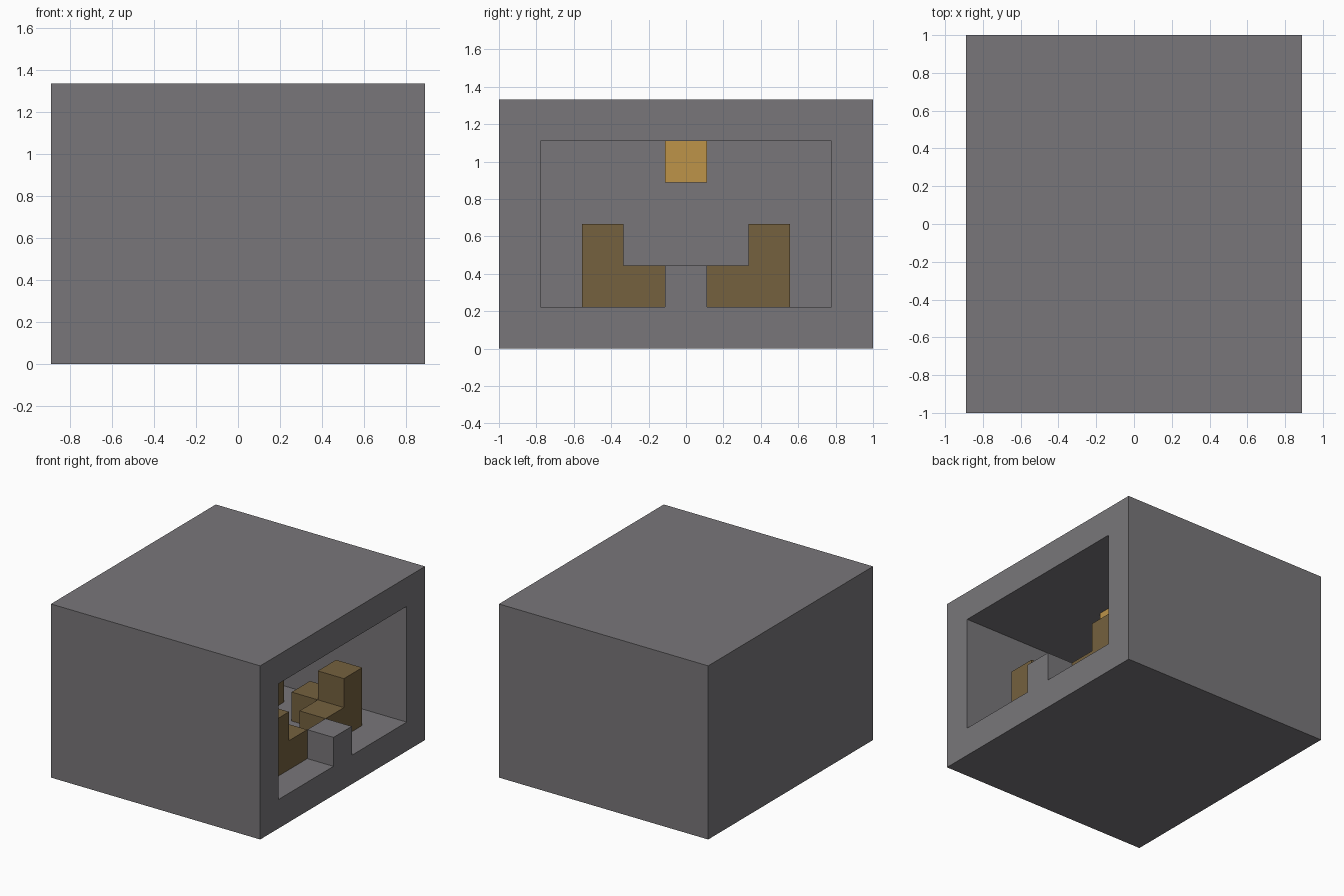
import bpy
import bmesh
from mathutils import Vector

U = 2 / 9                      # one block
ROOM = Vector((U / 2, 0, U))   # middle of the room floor

cube = bpy.data.objects.get("Cube")
if cube:
    bpy.data.objects.remove(cube, do_unlink=True)


def material(name, rgb):
    mat = bpy.data.materials.new(name)
    mat.use_nodes = True
    mat.diffuse_color = (*rgb, 1)
    mat.node_tree.nodes["Principled BSDF"].inputs["Base Color"].default_value = (*rgb, 1)
    return mat


STONE = material("stone_grey", (0.19, 0.183, 0.193))
WOOD = material("wood_brown", (0.178, 0.12, 0.049))
GLOW = material("lamp_amber", (0.51, 0.292, 0.066))


def finish(name, bm, mat, location=(0, 0, 0)):
    bmesh.ops.recalc_face_normals(bm, faces=bm.faces[:])
    mesh = bpy.data.meshes.new(name)
    bm.to_mesh(mesh)
    bm.free()
    mesh.materials.append(mat)
    obj = bpy.data.objects.new(name, mesh)
    obj.location = location
    bpy.context.collection.objects.link(obj)
    return obj


def box(size, centre):
    bm = bmesh.new()
    bmesh.ops.create_cube(bm, size=1)
    bmesh.ops.scale(bm, vec=Vector(size) * U, verts=bm.verts[:])
    bmesh.ops.translate(bm, vec=Vector(centre) * U, verts=bm.verts[:])
    return bm


def raise_faces(bm, faces):
    """Extrude faces up one block and return the new top faces."""
    geom = bmesh.ops.extrude_face_region(bm, geom=faces)["geom"]
    verts = [g for g in geom if isinstance(g, bmesh.types.BMVert)]
    bmesh.ops.translate(bm, vec=(0, 0, U), verts=verts)
    return [g for g in geom if isinstance(g, bmesh.types.BMFace)]


# Room shell: a solid block hollowed out from its open +x side
bm = box((8, 9, 6), (0, 0, 3))
bm.normal_update()
side = max(bm.faces, key=lambda f: f.normal.x)
bmesh.ops.inset_region(bm, faces=[side], thickness=U, use_even_offset=True)
inner = bmesh.ops.extrude_discrete_faces(bm, faces=[side])["faces"][0]
bmesh.ops.translate(bm, vec=(-7 * U, 0, 0), verts=inner.verts[:])
finish("room_shell", bm, STONE)

# Corner benches: an L of low blocks with a tall corner, mirrored to four corners
bm = bmesh.new()
for x, y in ((1.5, 1.5), (1.5, 0.5), (0.5, 1.5)):
    bm.faces.new([bm.verts.new(((x + i) * U, (y + j) * U, 0))
                  for i, j in ((0, 0), (1, 0), (1, 1), (0, 1))])
bmesh.ops.remove_doubles(bm, verts=bm.verts[:], dist=0.001)
tops = raise_faces(bm, bm.faces[:])
corner = max(tops, key=lambda f: sum(f.calc_center_median()))
raise_faces(bm, [corner])
benches = finish("corner_benches", bm, WOOD, ROOM)
mirror = benches.modifiers.new("four_corners", "MIRROR")
mirror.use_axis = (True, True, False)

# Step at the open side and lamp in the middle of the ceiling
finish("entrance_step", box((1, 1, 1), (3, 0, 0.5)), STONE, ROOM)
finish("ceiling_lamp", box((1, 1, 1), (0, 0, 3.5)), GLOW, ROOM)
